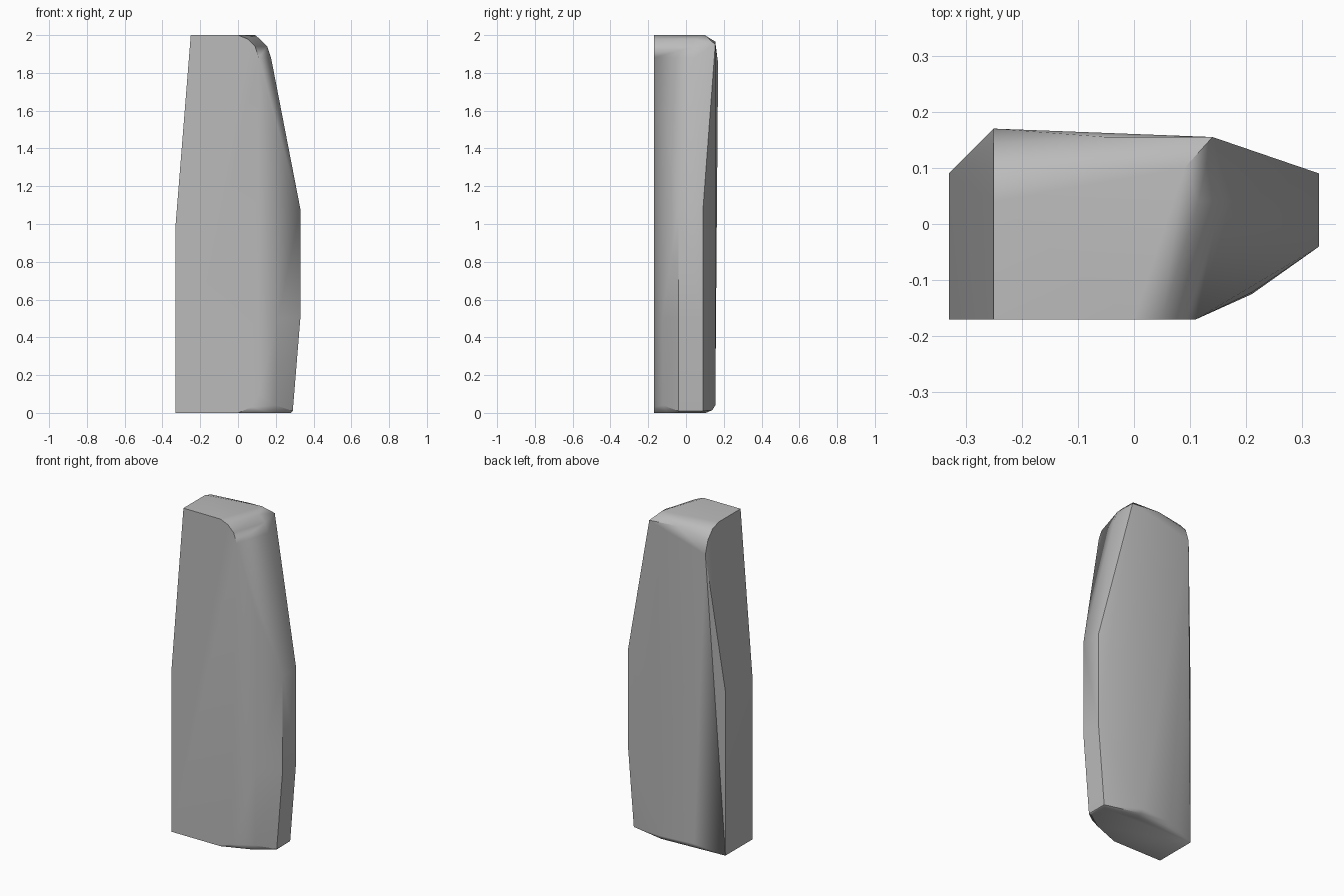
import bpy, bmesh, math

cube = bpy.data.objects.get("Cube")
if cube:
    bpy.data.objects.remove(cube, do_unlink=True)

# Single grey stone colour
stone = bpy.data.materials.new("stone grey")
stone.use_nodes = True
colour = (0.5, 0.5, 0.5, 1)
stone.diffuse_color = colour
bsdf = next(n for n in stone.node_tree.nodes if n.type == 'BSDF_PRINCIPLED')
bsdf.inputs["Base Color"].default_value = colour

front, back = -0.17, 0.17
points = []

# Flat side: upright below, leaning inwards above
for z in (0, 1):
    points += [(-0.33, front, z), (-0.33, 0.09, z)]
points += [(-0.25, front, 2), (-0.25, 0.04, 2), (-0.25, 0.1, 1.98),
           (-0.25, 0.145, 1.93), (-0.25, back, 1.85)]

# Rounded top shoulder, front and back arcs
for x, z in ((0, 2), (0.05, 1.98), (0.09, 1.94), (0.11, 1.88)):
    points += [(x, front, z), (x + 0.065, 0.04, z)]
points += [(0.09, 0.1, 2), (0.14, 0.155, 1.95), (-0.05, 0.155, 1.965)]

# Narrow upright facet on the bulging side
for y in (-0.04, 0.09):
    points += [(0.33, y, 1.08), (0.33, y, 0.5), (0.29, y, 0.01)]

# Slightly bowed front chamfer
points += [(0.21, -0.122, 1.45), (0.21, -0.125, 0.5), (0.2, -0.122, 0.04)]

# Rounded lower edges, front then back
points += [(0, front, 0), (0.07, front, 0.03), (0.11, front, 0.1),
           (0.18, -0.1, 0), (0.28, -0.03, 0), (0.27, 0.07, 0)]
for x, y in ((-0.15, 0.135), (0.07, 0.155)):
    points += [(x, y, 0.04), (x, y - 0.015, 0.015), (x, y - 0.05, 0)]

# Wrap the profile points into a closed faceted block
bm = bmesh.new()
for p in points:
    bm.verts.new(p)
hull = bmesh.ops.convex_hull(bm, input=bm.verts[:])
unused = {g for g in hull["geom_interior"] + hull["geom_unused"]
          if isinstance(g, bmesh.types.BMVert)}
bmesh.ops.delete(bm, geom=list(unused), context='VERTS')
bmesh.ops.dissolve_limit(bm, angle_limit=math.radians(1),
                         verts=bm.verts[:], edges=bm.edges[:])
bmesh.ops.recalc_face_normals(bm, faces=bm.faces[:])
mesh = bpy.data.meshes.new("standing_stone")
bm.to_mesh(mesh)
bm.free()
mesh.materials.append(stone)

block = bpy.data.objects.new("standing_stone", mesh)
bpy.context.collection.objects.link(block)
for o in bpy.context.selected_objects:
    o.select_set(False)
block.select_set(True)
bpy.context.view_layer.objects.active = block
bpy.ops.object.shade_smooth_by_angle(angle=math.radians(30))

# Keep the large faces flat and blend only the worn edges
weighted = block.modifiers.new("worn edges", 'WEIGHTED_NORMAL')
weighted.keep_sharp = True
